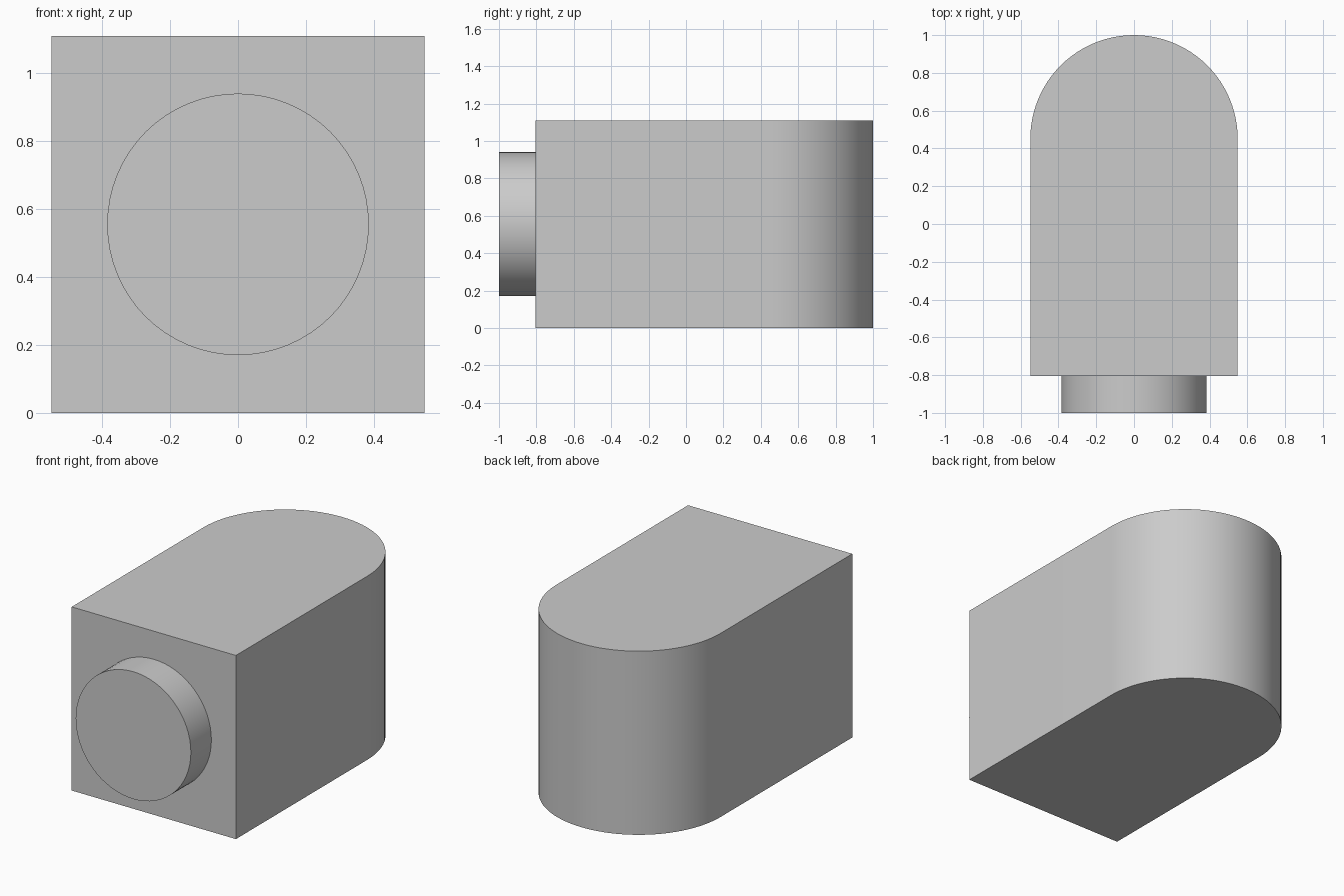
import bpy
import bmesh
from math import cos, sin, pi, radians
from mathutils import Vector

cube = bpy.data.objects.get("Cube")
if cube:
    bpy.data.objects.remove(cube, do_unlink=True)

HALF_WIDTH, HEIGHT = 0.549, 1.11
FRONT, BACK = -0.804, 1.0
KNOB_RADIUS, KNOB_FRONT = 0.385, -1.0

grey = bpy.data.materials.new("plain grey")
grey.use_nodes = True
colour = (0.6, 0.6, 0.6, 1)
grey.diffuse_color = colour
grey.node_tree.nodes["Principled BSDF"].inputs["Base Color"].default_value = colour


def extruded(name, outline, direction):
    """Solid made by extruding a closed outline, smooth across its curves."""
    bm = bmesh.new()
    face = bm.faces.new([bm.verts.new(p) for p in outline])
    result = bmesh.ops.extrude_face_region(bm, geom=[face], use_keep_orig=True)
    moved = [v for v in result["geom"] if isinstance(v, bmesh.types.BMVert)]
    bmesh.ops.translate(bm, verts=moved, vec=Vector(direction))
    bmesh.ops.recalc_face_normals(bm, faces=bm.faces)
    mesh = bpy.data.meshes.new(name)
    bm.to_mesh(mesh)
    bm.free()
    mesh.materials.append(grey)
    obj = bpy.data.objects.new(name, mesh)
    bpy.context.collection.objects.link(obj)
    bpy.ops.object.select_all(action="DESELECT")
    obj.select_set(True)
    bpy.context.view_layer.objects.active = obj
    bpy.ops.object.shade_smooth_by_angle(angle=radians(30))
    return obj


# Body: square front, half-round back
arc_y = BACK - HALF_WIDTH
steps = 48
body = [(-HALF_WIDTH, FRONT, 0), (HALF_WIDTH, FRONT, 0)]
body += [(HALF_WIDTH * cos(pi * i / steps), arc_y + HALF_WIDTH * sin(pi * i / steps), 0)
         for i in range(steps + 1)]
extruded("rounded_body", body, (0, 0, HEIGHT))

# Round boss on the front face
sides = 64
boss = [(KNOB_RADIUS * cos(2 * pi * i / sides), KNOB_FRONT,
         HEIGHT / 2 + KNOB_RADIUS * sin(2 * pi * i / sides)) for i in range(sides)]
extruded("front_boss", boss, (0, FRONT - KNOB_FRONT, 0))
